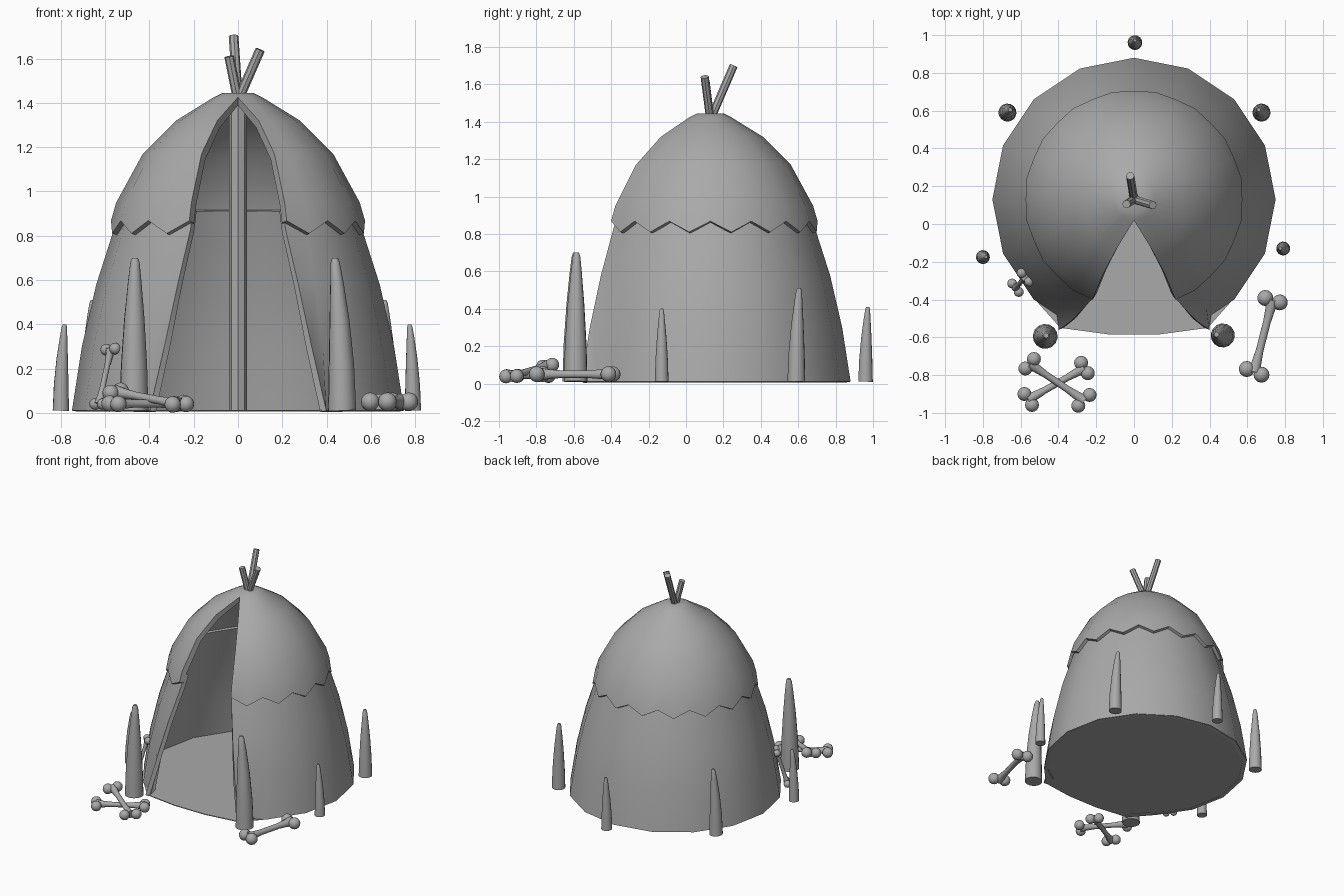
import bpy, bmesh, math
from mathutils import Vector

if "Cube" in bpy.data.objects:
    bpy.data.objects.remove(bpy.data.objects["Cube"])

CY = 0.13                       # hut axis sits slightly behind the origin
STEP = math.radians(11.25)

grey = bpy.data.materials.new("plain_grey")
grey.diffuse_color = (0.4, 0.4, 0.4, 1)
grey.use_nodes = True
grey.node_tree.nodes["Principled BSDF"].inputs["Base Color"].default_value = grey.diffuse_color


def finish(name, bm, thickness=0, angle=35):
    me = bpy.data.meshes.new(name)
    bm.to_mesh(me)
    bm.free()
    ob = bpy.data.objects.new(name, me)
    bpy.context.collection.objects.link(ob)
    me.materials.append(grey)
    bpy.context.view_layer.objects.active = ob
    if thickness:
        mod = ob.modifiers.new("thickness", 'SOLIDIFY')
        mod.thickness = thickness
        mod.offset = -1
        bpy.ops.object.modifier_apply(modifier=mod.name)
    ob.data.shade_smooth()
    ob.data.set_sharp_from_angle(angle=math.radians(angle))
    return ob


def polar(r, a, z):
    return Vector((r * math.sin(a), CY - r * math.cos(a), z))


def shell(name, rows, thickness, zigzag=False, close_top=False):
    """Sixteen-sided dome skin with a front slit; row = (r, z, slit angle, slit radius)."""
    bm = bmesh.new()
    n = 28
    grid = []
    for i, (r, z, edge, edge_r) in enumerate(rows):
        line = []
        for k in range(n + 1):
            a = 2 * STEP + k * STEP
            rr, zz = r, z
            if zigzag and i == 0:
                zz = 0.81 if k % 2 else 0.868
                rr = r - (zz - z) * 0.3
            if k % 2:
                rr *= math.cos(STEP)
            if k == 0:
                a, rr = math.radians(edge), edge_r
            elif k == n:
                a, rr = -math.radians(edge), edge_r
            line.append(bm.verts.new(polar(rr, a, zz)))
        grid.append(line)
    for lo, hi in zip(grid, grid[1:]):
        for k in range(n):
            bm.faces.new((lo[k], lo[k + 1], hi[k + 1], hi[k]))
    if close_top:
        bm.faces.new(grid[-1][:-1])
    bmesh.ops.remove_doubles(bm, verts=bm.verts, dist=0.0005)
    return finish(name, bm, thickness)


def tube(bm, rings, sides):
    """Skin a list of (centre, radius) rings, closed at both ends."""
    axis = (rings[-1][0] - rings[0][0]).normalized()
    u = axis.orthogonal().normalized()
    v = axis.cross(u)
    loops = []
    for c, r in rings:
        loops.append([bm.verts.new(c + r * (u * math.cos(t) + v * math.sin(t)))
                      for t in (2 * math.pi * k / sides for k in range(sides))])
    for a, b in zip(loops, loops[1:]):
        for k in range(sides):
            j = (k + 1) % sides
            bm.faces.new((a[k], a[j], b[j], b[k]))
    bm.faces.new(loops[0][::-1])
    bm.faces.new(loops[-1])


# Lower hide wall, flaring out at the doorway
shell("lower_wall", [(0.75, 0.01, 30, 0.797), (0.705, 0.30, 27.3, 0.725),
                     (0.64, 0.58, 25, 0.645), (0.56, 0.83, 22.5, 0.56),
                     (0.53, 0.92, 22.5, 0.53)], 0.03)

# Upper hide cover with zigzag hem
shell("upper_cover", [(0.585, 0.83, 22.5, 0.574), (0.55, 0.95, 22.5, 0.55),
                      (0.43, 1.17, 22.5, 0.43), (0.28, 1.32, 19.5, 0.28),
                      (0.11, 1.425, 0, 0.11), (0.07, 1.445, 0, 0.07)],
      0.04, zigzag=True, close_top=True)

# Floor
bm = bmesh.new()
outline = [polar(0.745, 2 * STEP * k, 0.014) for k in range(2, 15)]
outline += [Vector((x, y, 0.014)) for x, y in
            ((-0.39, -0.55), (-0.13, -0.585), (0.13, -0.585), (0.39, -0.55))]
face = bm.faces.new([bm.verts.new(p) for p in outline])
ext = bmesh.ops.extrude_face_region(bm, geom=[face])
for e in ext["geom"]:
    if isinstance(e, bmesh.types.BMVert):
        e.co.z = 0.008
bmesh.ops.recalc_face_normals(bm, faces=bm.faces)
finish("floor", bm)

# Centre pole and the three sticks poking out of the top
bm = bmesh.new()
tube(bm, [(Vector((0, CY, 0.01)), 0.04), (Vector((0, CY, 1.42)), 0.04)], 8)
finish("centre_pole", bm)
for i, tip in enumerate(((-0.02, 0.255, 1.70), (0.10, 0.10, 1.64), (-0.04, 0.105, 1.61))):
    bm = bmesh.new()
    tube(bm, [(Vector((0, CY, 1.41)), 0.022), (Vector(tip), 0.022)], 8)
    finish(f"top_stick_{i + 1}", bm)

# Tusk-like stakes: x, y, radius, height, tip lean x, tip lean y
stakes = [(-0.47, -0.595, 0.066, 0.70, 0.005, 0.005), (0.47, -0.59, 0.064, 0.70, -0.033, 0.005),
          (-0.80, -0.175, 0.037, 0.40, 0.017, 0.0), (0.79, -0.13, 0.037, 0.40, -0.015, 0.0),
          (-0.67, 0.59, 0.048, 0.51, 0.015, 0.015), (0.675, 0.59, 0.048, 0.51, -0.015, 0.015),
          (0.005, 0.96, 0.039, 0.41, 0.0, 0.012)]
for i, (x, y, r, h, lx, ly) in enumerate(stakes):
    bm = bmesh.new()
    rings = []
    for t, s in ((0, 1), (0.3, 0.9), (0.6, 0.7), (0.85, 0.46), (0.97, 0.32), (1, 0.2)):
        rings.append((Vector((x + lx * t * t, y + ly * t * t, 0.01 + (h - 0.01) * t)), r * s))
    tube(bm, rings, 14)
    finish(f"stake_{i + 1}", bm, angle=50)


def bone(name, knobs, r):
    """Shaft between two pairs of round knobs."""
    k = [Vector(p) for p in knobs]
    a, b = (k[0] + k[1]) / 2, (k[2] + k[3]) / 2
    bm = bmesh.new()
    tube(bm, [(a.lerp(b, t), r * s) for t, s in
              ((0, 0.85), (0.12, 0.65), (0.3, 0.5), (0.7, 0.5), (0.88, 0.65), (1, 0.85))], 12)
    for p in k:
        res = bmesh.ops.create_uvsphere(bm, u_segments=16, v_segments=10, radius=r)
        bmesh.ops.translate(bm, verts=res["verts"], vec=p)
    finish(name, bm, angle=60)


# Scattered bones
bone("crossed_bone_upper", [(-0.53, -0.715, 0.10), (-0.575, -0.765, 0.09),
                            (-0.235, -0.905, 0.04), (-0.295, -0.962, 0.038)], 0.037)
bone("crossed_bone_lower", [(-0.28, -0.735, 0.04), (-0.245, -0.79, 0.045),
                            (-0.58, -0.90, 0.042), (-0.54, -0.958, 0.04)], 0.037)
bone("long_bone", [(0.695, -0.392, 0.05), (0.772, -0.415, 0.05),
                   (0.597, -0.768, 0.05), (0.675, -0.798, 0.05)], 0.042)
bone("leaning_bone", [(-0.595, -0.26, 0.285), (-0.555, -0.305, 0.29),
                      (-0.645, -0.315, 0.04), (-0.61, -0.36, 0.04)], 0.026)
